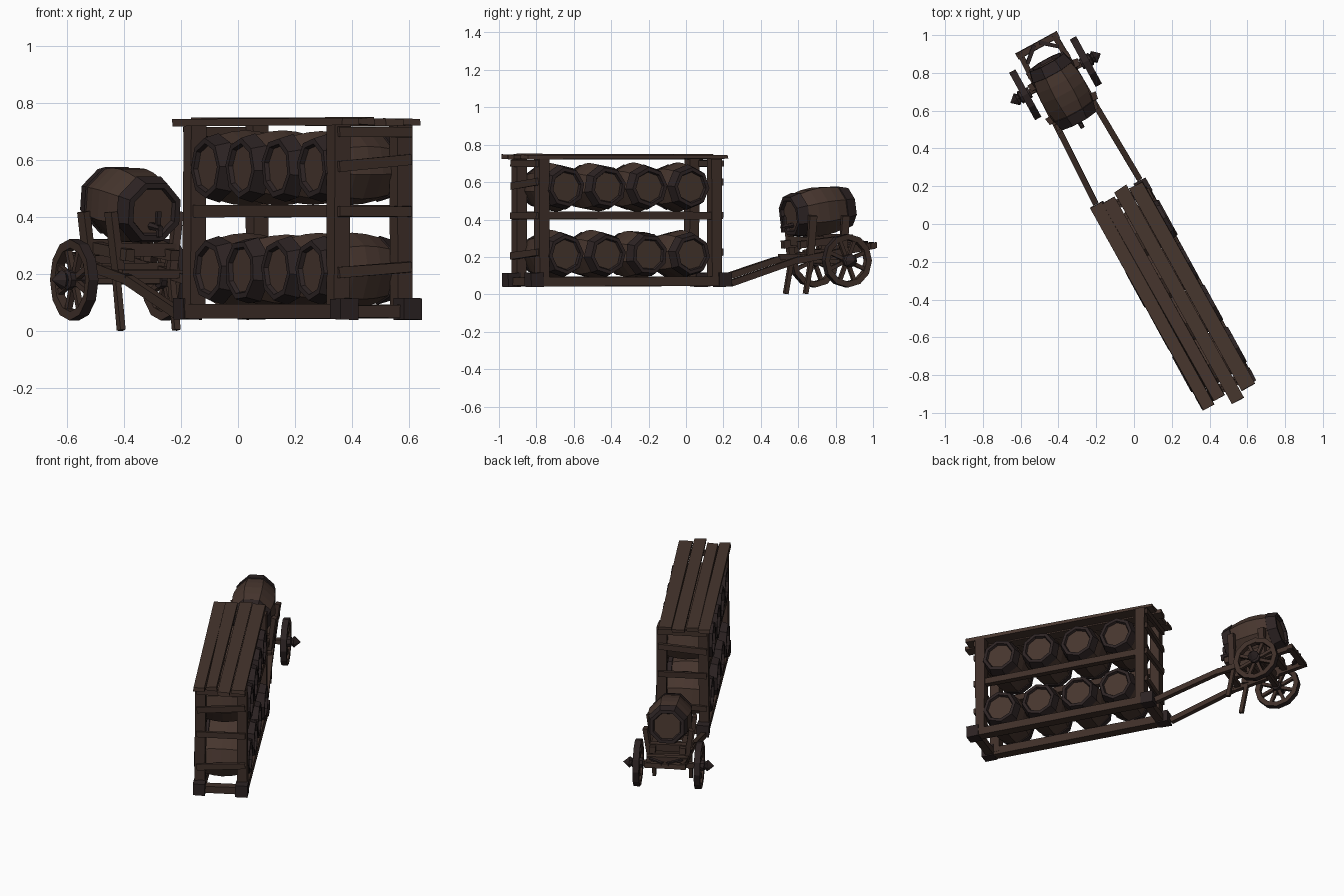
import bpy, bmesh, math, random
from mathutils import Vector, Matrix

if "Cube" in bpy.data.objects:
    bpy.data.objects.remove(bpy.data.objects["Cube"])

random.seed(4)
# Everything is built in the rack's own frame, then turned into place
ROOT = Matrix.Translation((0.21, -0.37, 0)) @ Matrix.Rotation(math.radians(28.7), 4, 'Z')


def material(name, rgb):
    m = bpy.data.materials.new(name)
    m.diffuse_color = (*rgb, 1)
    m.use_nodes = True
    m.node_tree.nodes["Principled BSDF"].inputs["Base Color"].default_value = m.diffuse_color
    return m


WOOD = material("brown wood", (0.062, 0.036, 0.027))
FRAME = material("frame wood", (0.050, 0.029, 0.022))
DARK = material("dark iron", (0.026, 0.017, 0.017))


def finish(name, bm, mats, matrix=Matrix()):
    bmesh.ops.recalc_face_normals(bm, faces=bm.faces)
    me = bpy.data.meshes.new(name)
    bm.to_mesh(me)
    bm.free()
    for m in mats:
        me.materials.append(m)
    ob = bpy.data.objects.new(name, me)
    ob.matrix_world = ROOT @ matrix
    bpy.context.collection.objects.link(ob)
    return ob


def beam(name, p, q, w, h, mat=FRAME, wobble=0.002):
    """Rough-hewn bar from p to q, w wide and h high."""
    p, q = Vector(p), Vector(q)
    d = q - p
    bm = bmesh.new()
    bmesh.ops.create_cube(bm, size=1)
    for v in bm.verts:
        v.co = Vector((v.co.x * w, v.co.y * d.length, v.co.z * h))
        v.co += Vector([random.uniform(-wobble, wobble) for _ in range(3)])
    if abs(d.normalized().z) > 0.8:
        rot = Vector((0, 1, 0)).rotation_difference(d).to_matrix().to_4x4()
    else:
        rot = d.to_track_quat('Y', 'Z').to_matrix().to_4x4()
    return finish(name, bm, [mat], Matrix.Translation((p + q) / 2) @ rot)


def lathe(name, profile, sides, mats, matrix, closed=False):
    """Turn (radius, along x, material index) points around the x axis."""
    bm = bmesh.new()
    rings = []
    for r, t, _ in profile:
        if r == 0:
            rings.append([bm.verts.new((t, 0, 0))])
        else:
            rings.append([bm.verts.new((t, r * math.cos(a), r * math.sin(a)))
                          for a in (2 * math.pi * i / sides for i in range(sides))])
    n = len(rings)
    for k in range(n if closed else n - 1):
        a, b = rings[k], rings[(k + 1) % n]
        for i in range(sides):
            j = (i + 1) % sides
            loop = [a[i % len(a)], a[j % len(a)], b[j % len(b)], b[i % len(b)]]
            loop = list(dict.fromkeys(loop))
            bm.faces.new(loop).material_index = profile[k][2]
    return finish(name, bm, mats, matrix)


# Barrel profile: recessed head, dark rim and hoops, bulging staves
HALF = [(0, -0.150, 0), (0.080, -0.150, 1), (0.086, -0.165, 1), (0.106, -0.165, 1),
        (0.122, -0.110, 1), (0.116, -0.108, 0), (0.128, -0.055, 0)]
MIRROR = [(r, -t, 0) for r, t, _ in reversed(HALF)]
for k in range(len(MIRROR)):
    r, t, _ = MIRROR[k]
    MIRROR[k] = (r, t, 1 if k in (1, 2, 3, 4) else 0)
BARREL = HALF + [(0.133, 0, 0)] + MIRROR


def barrel(name, matrix, spin, sides=8):
    ob = lathe(name, BARREL, sides, [WOOD, DARK], matrix @ Matrix.Rotation(spin, 4, 'X'))
    return ob


# Stored barrels: two rows of four
for row, z in enumerate((0.213, 0.573)):
    for i in range(4):
        y = -0.395 + 0.255 * i
        m = Matrix.Translation((random.uniform(-0.006, 0.006), y, z))
        barrel(f"rack_barrel_{row}_{i}", m, random.uniform(0, 0.8))

# Rack frame
HX, HY = 0.128, 0.526
for sx in (-1, 1):
    x = sx * HX
    beam("base_beam", (x, -0.605, 0.068), (x, 0.605, 0.068), 0.062, 0.052)
    beam("shelf_beam", (x, -0.53, 0.422), (x, 0.53, 0.422), 0.04, 0.042)
    for sy in (-1, 1):
        y = sy * HY
        beam("corner_post", (x, y, 0.06), (x * 0.97, y, 0.725), 0.06, 0.06)
        beam("post_foot", (x, sy * 0.535, 0.077), (x, sy * 0.612, 0.077), 0.072, 0.074, DARK)
for sy in (-1, 1):
    # Cross slats closing the short ends
    beam("base_cross_beam", (-HX, sy * 0.56, 0.068), (HX, sy * 0.56, 0.068), 0.05, 0.045)
    for z, dz in ((0.215, 0.01), (0.42, 0.0), (0.59, 0.012), (0.70, 0.0)):
        y = sy * (HY + 0.035)
        beam("end_slat", (-0.145, y, z - dz), (0.145, y, z + dz), 0.02, 0.036)

# Roof planks with uneven ends
for x, w, y0, y1, z in ((-0.13, 0.066, -0.615, 0.612, 0.735), (-0.058, 0.07, -0.60, 0.60, 0.738),
                        (0.022, 0.075, -0.66, 0.625, 0.735), (0.104, 0.078, -0.625, 0.60, 0.737)):
    beam("roof_plank", (x + 0.005, y0, z), (x - 0.005, y1, z), w, 0.024, WOOD, 0.004)

# Cart shafts, bending up into the bed
for sx in (-1, 1):
    beam("cart_handle", (sx * 0.133, 0.62, 0.058), (sx * 0.118, 1.04, 0.185), 0.03, 0.034)
    beam("cart_side_rail", (sx * 0.118, 1.02, 0.18), (sx * 0.103, 1.51, 0.262), 0.03, 0.036)
    beam("cart_leg", (sx * 0.11, 1.09, 0.003), (sx * 0.11, 1.13, 0.21), 0.022, 0.024, wobble=0.001)
    # Barrel holders
    for y in (1.12, 1.32):
        beam("cradle_upright", (sx * 0.105, y, 0.20), (sx * 0.135, y, 0.42), 0.028, 0.04)
    beam("cradle_rail", (sx * 0.09, 1.06, 0.265), (sx * 0.09, 1.38, 0.30), 0.035, 0.04)
    beam("tail_brace", (sx * 0.095, 1.44, 0.268), (sx * 0.015, 1.51, 0.275), 0.02, 0.02, DARK)
for y, z in ((1.07, 0.20), (1.22, 0.225), (1.38, 0.25), (1.50, 0.262)):
    beam("bed_cross_bar", (-0.125, y, z), (0.125, y, z), 0.034, 0.03)
for y, z in ((1.12, 0.285), (1.32, 0.30)):
    beam("cradle_cross_bar", (-0.12, y, z), (0.12, y, z), 0.04, 0.045)

# Cart barrel, lying lengthwise with its tap end lowered
CASK = (Matrix.Translation((0, 1.225, 0.443)) @ Matrix.Rotation(math.radians(8), 4, 'X')
        @ Matrix.Rotation(math.radians(-90), 4, 'Z') @ Matrix.Diagonal((1.08, 1.04, 1.04, 1)))
barrel("cart_barrel", CASK, math.pi / 8)
TAP = [(0, 0.15, 0), (0.014, 0.15, 0), (0.011, 0.215, 0), (0, 0.215, 0)]
lathe("tap_spout", TAP, 6, [DARK], CASK @ Matrix.Translation((0, 0, -0.05)))
beam("tap_handle", (0, 1.025, 0.36), (0, 1.02, 0.42), 0.016, 0.016, DARK, 0)
beam("tap_nozzle", (0, 1.012, 0.33), (0, 1.015, 0.37), 0.016, 0.016, DARK, 0)

# Wheels on one axle
AX = Vector((0, 1.302, 0.18))
beam("axle", AX - Vector((0.2, 0, 0)), AX + Vector((0.2, 0, 0)), 0.03, 0.03)
beam("axle_block", AX + Vector((-0.11, 0, 0.03)), AX + Vector((0.11, 0, 0.03)), 0.05, 0.05)
RIM = [(0.112, -0.017, 0), (0.143, -0.019, 1), (0.143, 0.019, 0), (0.112, 0.017, 0)]
HUB = [(0, -0.03, 0), (0.03, -0.03, 0), (0.036, 0.03, 0), (0.024, 0.036, 0),
       (0.036, 0.05, 0), (0, 0.09, 0)]
for sx in (-1, 1):
    c = Vector((sx * 0.183, AX.y, AX.z))
    m = Matrix.Translation(c) @ Matrix.Rotation(0 if sx > 0 else math.pi, 4, 'Z')
    lathe("wheel_rim", RIM, 12, [FRAME, DARK], m, closed=True)
    lathe("wheel_hub", HUB, 8, [DARK], m)
    for i in range(8):
        a = math.tau * (i + 0.5) / 8
        d = Vector((0, math.cos(a), math.sin(a)))
        beam("wheel_spoke", c + d * 0.02, c + d * 0.118, 0.02, 0.02, FRAME, 0)
